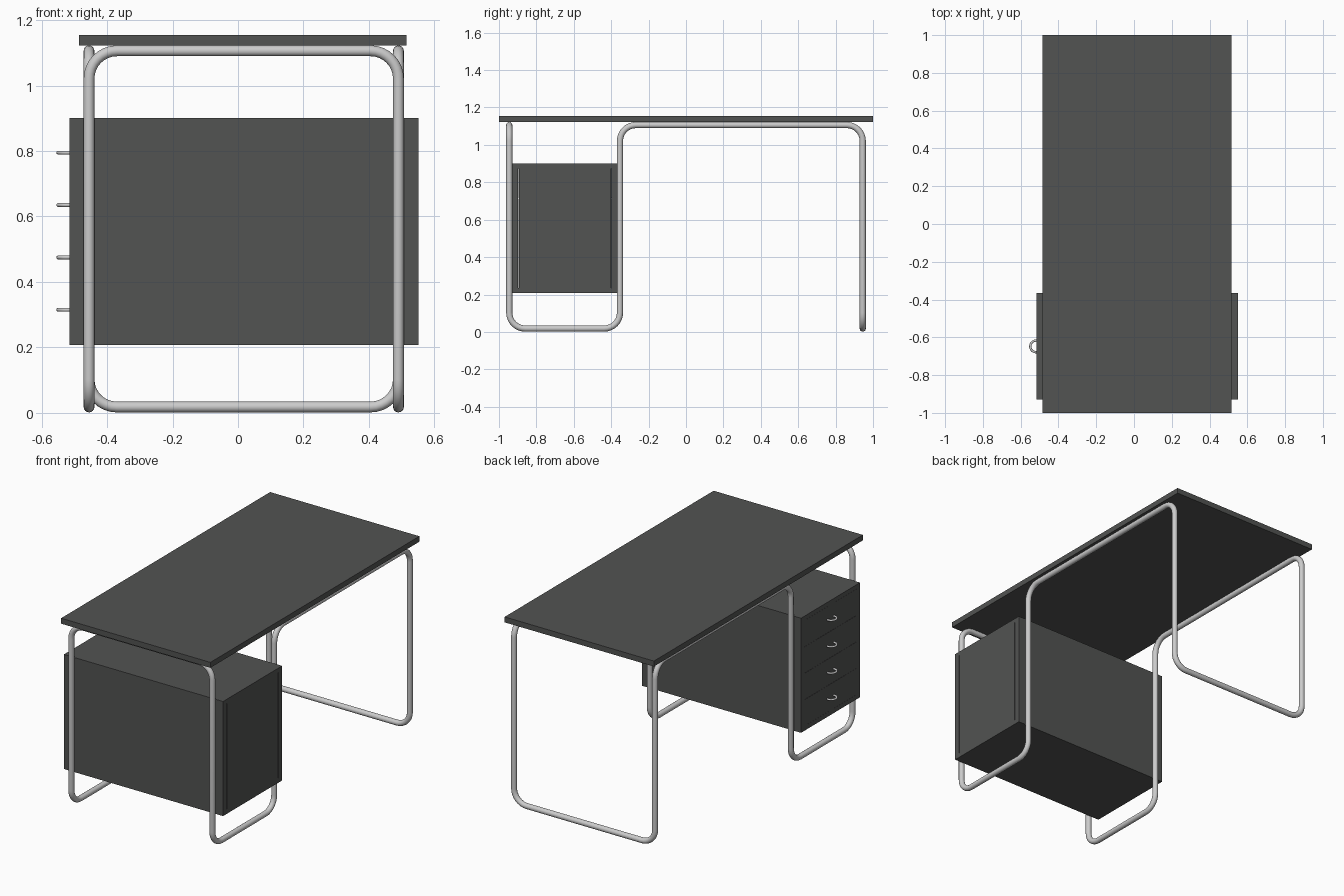
import bpy, bmesh, math
from mathutils import Vector

if "Cube" in bpy.data.objects:
    bpy.data.objects.remove(bpy.data.objects["Cube"])

DARK = bpy.data.materials.new("dark_board")
DARK.diffuse_color = (0.085, 0.087, 0.085, 1)
DARK.use_nodes = True
DARK.node_tree.nodes["Principled BSDF"].inputs["Base Color"].default_value = DARK.diffuse_color


def board(name, x, y, z, mat=DARK):
    """Box from (min, max) ranges."""
    bm = bmesh.new()
    bmesh.ops.create_cube(bm, size=1)
    for v in bm.verts:
        v.co = [sum(r) / 2 + c * (r[1] - r[0]) for r, c in zip((x, y, z), v.co)]
    me = bpy.data.meshes.new(name)
    bm.to_mesh(me)
    bm.free()
    ob = bpy.data.objects.new(name, me)
    bpy.context.collection.objects.link(ob)
    me.materials.append(mat)
    return ob


def tube(name, pts, radius, cyclic, res=4):
    """Round tube swept along a path, turned into a smooth mesh."""
    cu = bpy.data.curves.new(name, 'CURVE')
    cu.dimensions = '3D'
    cu.bevel_depth = radius
    cu.bevel_resolution = res
    cu.use_fill_caps = not cyclic
    sp = cu.splines.new('POLY')
    sp.points.add(len(pts) - 1)
    for p, co in zip(sp.points, pts):
        p.co = (*co, 1)
    sp.use_cyclic_u = cyclic
    ob = bpy.data.objects.new(name, cu)
    bpy.context.collection.objects.link(ob)
    bpy.ops.object.select_all(action='DESELECT')
    ob.select_set(True)
    bpy.context.view_layer.objects.active = ob
    bpy.ops.object.convert(target='MESH')
    bpy.ops.object.shade_smooth_by_angle(angle=math.radians(45))
    return ob


def rounded(corners, r, steps=8):
    """Closed path with every right-angle corner filleted."""
    out = []
    for i, c in enumerate(corners):
        a = (corners[i - 1] - c).normalized()
        b = (corners[(i + 1) % len(corners)] - c).normalized()
        for k in range(steps + 1):
            t = math.pi / 2 * k / steps
            out.append(c + a * r * (1 - math.sin(t)) + b * r * (1 - math.cos(t)))
    return out


# Table top
board("table_top", (-0.485, 0.515), (-1, 1), (1.122, 1.155))

# Frame: one continuous bent tube, right half mirrored to the left
CX, HW = 0.0175, 0.4725
profile = [(-0.945, 1.106), (-0.945, 0.018), (-0.353, 0.018),
           (-0.353, 1.106), (0.945, 1.106), (0.945, 0.018)]
right = [Vector((CX + HW, y, z)) for y, z in profile]
left = [Vector((CX - HW, y, z)) for y, z in reversed(profile)]
tube("tube_frame", rounded(right + left, 0.085), 0.0165, True, 6)

# Cabinet carcass
X0, X1, Y0, Y1, Z0, Z1, T = -0.515, 0.551, -0.93, -0.365, 0.207, 0.901, 0.033
board("cabinet_side_front", (X0, X1), (Y0, Y0 + T), (Z0, Z1))
board("cabinet_side_back", (X0, X1), (Y1 - T, Y1), (Z0, Z1))
inner = (Y0 + T, Y1 - T)
board("cabinet_top", (X0, X1), inner, (0.875, Z1))
board("cabinet_bottom", (X0, X1), inner, (Z0, 0.235))
board("cabinet_back", (X1 - 0.03, X1), (inner[0] + 0.004, inner[1] - 0.004), (0.235, 0.875))

# Drawers with half-ring pulls
for i in range(4):
    z = 0.315 + 0.16 * i
    board(f"drawer_{i + 1}", (X0, X0 + 0.9), (inner[0] + 0.001, inner[1] - 0.001),
          (z - 0.0795, z + 0.0795))
    arc = [math.radians(80 + 200 * k / 20) for k in range(21)]
    tube(f"drawer_pull_{i + 1}",
         [(X0 - 0.003 + 0.031 * math.cos(a), -0.648 + 0.031 * math.sin(a), z) for a in arc],
         0.006, False, 3)
